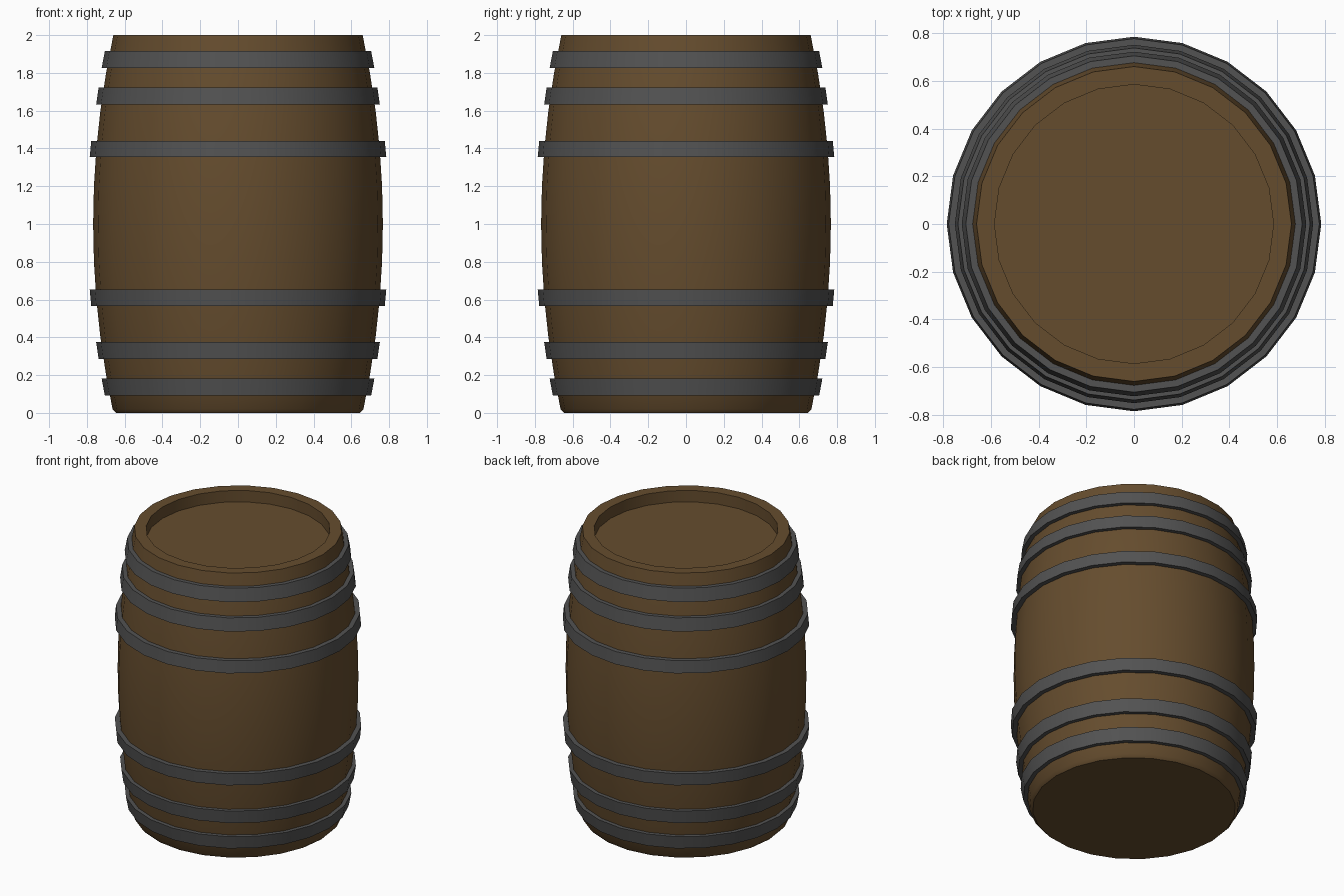
import bpy, bmesh, math

if "Cube" in bpy.data.objects:
    bpy.data.objects.remove(bpy.data.objects["Cube"])

SIDES = 24


def material(name, rgb):
    m = bpy.data.materials.new(name)
    m.diffuse_color = (*rgb, 1)
    m.use_nodes = True
    m.node_tree.nodes["Principled BSDF"].inputs["Base Color"].default_value = m.diffuse_color
    return m


def lathe(name, profile, mat, closed=False, angle=40):
    """Revolve (radius, z) points around z; open profiles get end caps."""
    bm = bmesh.new()
    rings = []
    for r, z in profile:
        rings.append([bm.verts.new((r * math.cos(a), r * math.sin(a), z))
                      for a in (2 * math.pi * i / SIDES for i in range(SIDES))])
    pairs = list(zip(rings, rings[1:]))
    if closed:
        pairs.append((rings[-1], rings[0]))
    else:
        bm.faces.new(rings[0])
        bm.faces.new(rings[-1])
    for lo, hi in pairs:
        for i in range(SIDES):
            j = (i + 1) % SIDES
            bm.faces.new((lo[i], lo[j], hi[j], hi[i]))
    bmesh.ops.recalc_face_normals(bm, faces=bm.faces)
    mesh = bpy.data.meshes.new(name)
    bm.to_mesh(mesh)
    bm.free()
    mesh.materials.append(mat)
    ob = bpy.data.objects.new(name, mesh)
    bpy.context.collection.objects.link(ob)
    bpy.ops.object.select_all(action='DESELECT')
    ob.select_set(True)
    bpy.context.view_layer.objects.active = ob
    bpy.ops.object.shade_smooth_by_angle(angle=math.radians(angle))
    return ob


wood = material("wood", (0.13, 0.073, 0.027))
iron = material("iron", (0.085, 0.085, 0.085))


def bulge(z):
    return 0.767 - 0.107 * (z - 1) ** 2


# Barrel body: softened base, bulging staves, rim and sunken lid
heights = [0.02, 0.2, 0.4, 0.6, 0.8, 1.0, 1.2, 1.4, 1.6, 1.8, 2.0]
body = [(0.645, 0.0)] + [(bulge(z), z) for z in heights]
body += [(0.585, 2.0), (0.585, 1.92)]
lathe("barrel_body", body, wood)

# Iron hoops, upper set and its mirror image below
hoops = [("end", 1.825, 1.915, 0.722, 0.705),
         ("middle", 1.632, 1.722, 0.751, 0.738),
         ("inner", 1.355, 1.44, 0.785, 0.777)]
for label, z0, z1, r0, r1 in hoops:
    ring = [(r0, z0), (r1, z1), (r1 - 0.05, z1), (r0 - 0.05, z0)]
    lathe(f"upper_{label}_hoop", ring, iron, closed=True)
    lathe(f"lower_{label}_hoop", [(r, 2.007 - z) for r, z in ring], iron, closed=True)
